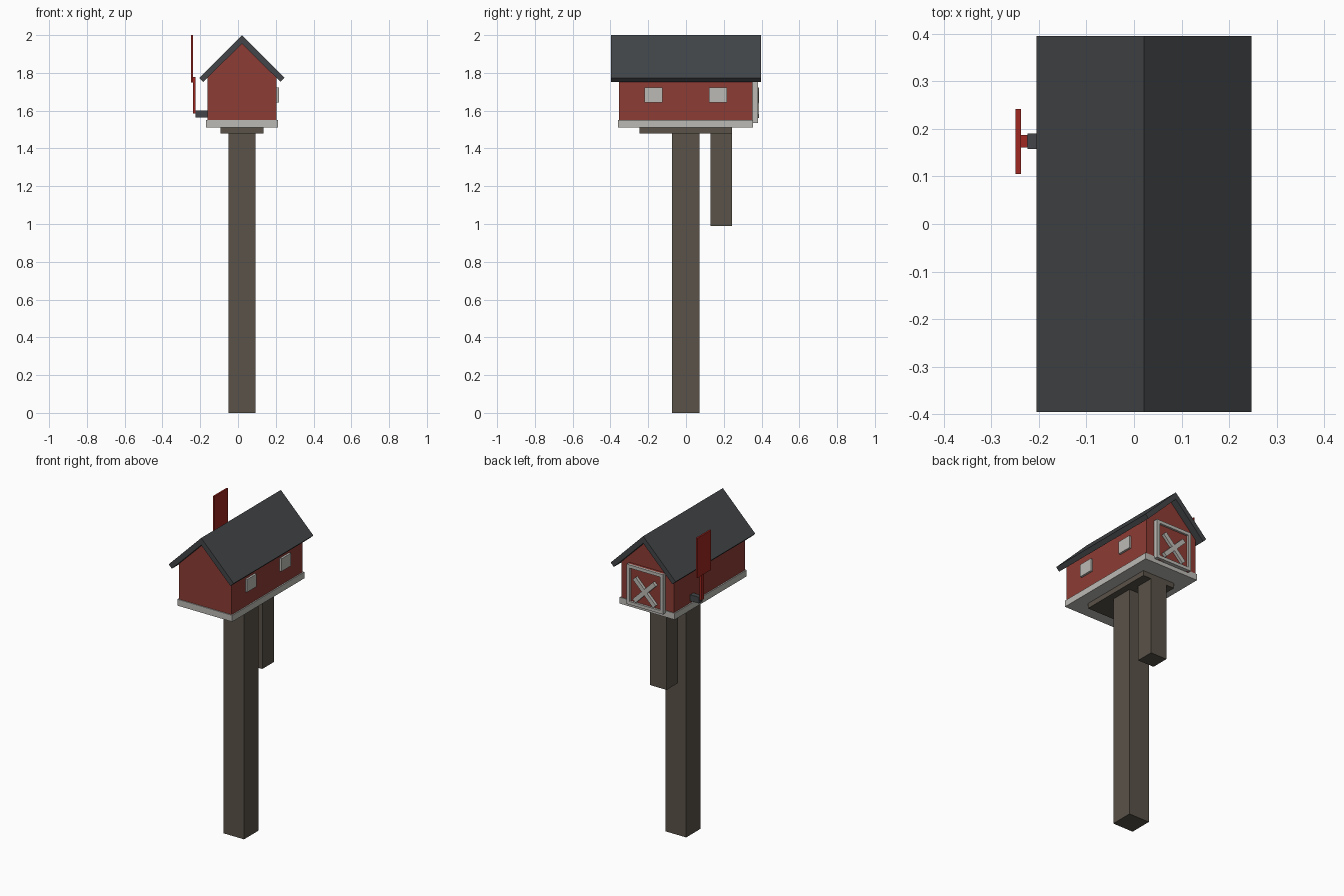
import bpy, bmesh
from math import radians
from mathutils import Matrix, Vector

if "Cube" in bpy.data.objects:
    bpy.data.objects.remove(bpy.data.objects["Cube"])


def material(name, color):
    m = bpy.data.materials.new(name)
    m.diffuse_color = (*color, 1)
    m.use_nodes = True
    m.node_tree.nodes["Principled BSDF"].inputs["Base Color"].default_value = m.diffuse_color
    return m


RED = material("barn_red", (0.27, 0.045, 0.035))
FLAG = material("flag_red", (0.35, 0.02, 0.015))
WOOD = material("wood", (0.10, 0.085, 0.065))
ROOF = material("roof_grey", (0.055, 0.06, 0.065))
TRIM = material("trim_white", (0.5, 0.49, 0.46))
CX = 0.021  # centre line of the barn and post


def finish(name, bm, mat):
    bmesh.ops.recalc_face_normals(bm, faces=bm.faces)
    me = bpy.data.meshes.new(name)
    bm.to_mesh(me)
    bm.free()
    me.materials.append(mat)
    ob = bpy.data.objects.new(name, me)
    bpy.context.collection.objects.link(ob)
    return ob


def box(name, x, y, z, mat, tilt=0):
    """Box from (min, max) ranges, optionally tilted about its y axis."""
    mid = Vector([(a + b) / 2 for a, b in (x, y, z)])
    size = [b - a for a, b in (x, y, z)]
    bm = bmesh.new()
    bmesh.ops.create_cube(bm, size=1, matrix=Matrix.Translation(mid)
                          @ Matrix.Rotation(radians(tilt), 4, 'Y')
                          @ Matrix.Diagonal((*size, 1)))
    return finish(name, bm, mat)


def about(half):
    return (CX - half, CX + half)


def prism(name, profile, y, mat):
    """Extrude an x-z profile along y."""
    bm = bmesh.new()
    face = bm.faces.new([bm.verts.new((CX + px, y[0], pz)) for px, pz in profile])
    new = bmesh.ops.extrude_face_region(bm, geom=[face])["geom"]
    bmesh.ops.translate(bm, vec=(0, y[1] - y[0], 0),
                        verts=[v for v in new if isinstance(v, bmesh.types.BMVert)])
    return finish(name, bm, mat)


# Posts and mounting plate
box("main_post", about(0.072), (-0.073, 0.071), (0, 1.478), WOOD)
box("short_post", about(0.057), (0.13, 0.244), (0.99, 1.478), WOOD)
box("mounting_plate", about(0.114), (-0.247, 0.244), (1.478, 1.51), WOOD)

# Barn base, body and roof
box("base_trim", about(0.191), (-0.36, 0.356), (1.51, 1.55), TRIM)
prism("barn_body", [(-0.183, 1.55), (0.183, 1.55), (0.183, 1.773), (0, 1.956), (-0.183, 1.773)],
      (-0.354, 0.352), RED)
prism("roof", [(0, 2), (0.226, 1.774), (0.204, 1.752), (0, 1.955), (-0.204, 1.752), (-0.226, 1.774)],
      (-0.396, 0.396), ROOF)

# Windows on the right wall
for i, y in enumerate((-0.172, 0.17)):
    box(f"window_{i + 1}", (0.19, 0.217), (y - 0.047, y + 0.047), (1.643, 1.723), TRIM)

# Door on the back: panel, frame and cross
DZ = (1.535, 1.785)
box("door_panel", about(0.122), (0.345, 0.367), DZ, RED)
for side in (-1, 1):
    e = CX + side * 0.116
    box(f"door_stile_{side}", (e - 0.01, e + 0.01), (0.35, 0.38), DZ, TRIM)
    e = 1.66 + side * 0.115
    box(f"door_rail_{side}", about(0.108), (0.35, 0.38), (e - 0.01, e + 0.01), TRIM)
    box(f"door_brace_{side}", about(0.1), (0.36, 0.386 + side * 0.001), (1.627, 1.655), TRIM, side * 45)

# Signal flag on the left wall
box("flag_bracket", (-0.224, -0.155), (0.158, 0.19), (1.563, 1.602), ROOF)
box("flag_arm", (-0.238, -0.224), (0.161, 0.187), (1.585, 1.778), FLAG)
box("flag", (-0.249, -0.238), (0.105, 0.242), (1.75, 2), FLAG)
